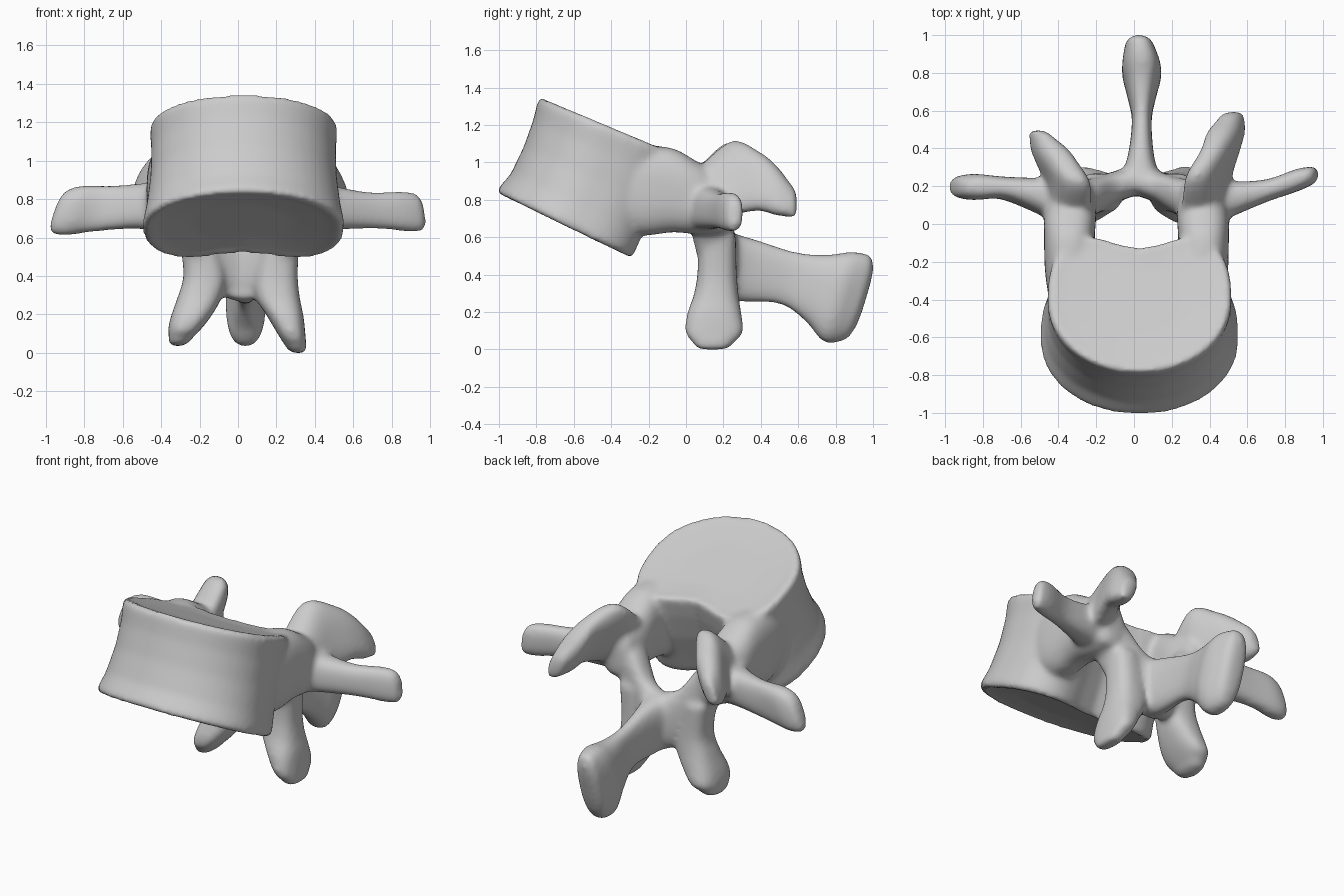
import bpy, bmesh, math
from mathutils import Vector

cube = bpy.data.objects.get("Cube")
if cube:
    bpy.data.objects.remove(cube, do_unlink=True)

bone = bpy.data.materials.new("bone_grey")
bone.use_nodes = True
GREY = (0.6, 0.6, 0.6, 1)
bone.diffuse_color = GREY
bone.node_tree.nodes["Principled BSDF"].inputs["Base Color"].default_value = GREY

X, Y, Z = Vector((1, 0, 0)), Vector((0, 1, 0)), Vector((0, 0, 1))
SEGMENTS = 48
parts = []


def loft(name, rings):
    """Skin closed rings of points into a capped solid."""
    bm = bmesh.new()
    rows = [[bm.verts.new(p) for p in ring] for ring in rings]
    for low, high in zip(rows, rows[1:]):
        for i in range(len(low)):
            j = (i + 1) % len(low)
            bm.faces.new((low[i], low[j], high[j], high[i]))
    bm.faces.new(rows[0][::-1])
    bm.faces.new(rows[-1])
    bmesh.ops.recalc_face_normals(bm, faces=bm.faces)
    mesh = bpy.data.meshes.new(name)
    bm.to_mesh(mesh)
    bm.free()
    mesh.materials.append(bone)
    obj = bpy.data.objects.new(name, mesh)
    bpy.context.collection.objects.link(obj)
    parts.append(obj)


def oval(centre, u, v, front=2.6, back=2.6, dent=0.0):
    """Rounded section; front and back set squareness, dent hollows the back."""
    ring = []
    for i in range(SEGMENTS):
        a = math.tau * i / SEGMENTS
        c, s = math.cos(a), math.sin(a)
        power = back if s > 0 else front
        cu = math.copysign(abs(c) ** (2 / power), c)
        cv = math.copysign(abs(s) ** (2 / power), s)
        if s > 0:
            cv -= dent * math.exp(-(cu / 0.45) ** 2)
        ring.append(centre + u * cu + v * cv)
    return ring


def smooth_stations(stations, steps=5):
    """Catmull-Rom interpolation of station values."""
    pts = [Vector(s) for s in stations]
    pts = [pts[0]] + pts + [pts[-1]]
    out = []
    for a, b, c, d in zip(pts, pts[1:], pts[2:], pts[3:]):
        for k in range(steps):
            t = k / steps
            out.append(b + 0.5 * t * (c - a + t * (2 * a - 5 * b + 4 * c - d
                                                   + t * (3 * (b - c) + d - a))))
    return out + [pts[-1]]


def limb(name, stations, u, v, side=1, shift=0.0):
    """Each station is x, y, z and the half sizes along u and v; the tip is rounded."""
    rings = []
    for s in smooth_stations(stations):
        centre = Vector((s[0] * side + shift, s[1], s[2]))
        rings.append(oval(centre, u * s[3], v * s[4]))
        if len(rings) > 1:
            heading = (centre - previous).normalized()
        previous = centre
    for degrees in (30, 60, 80):
        a = math.radians(degrees)
        size = math.cos(a) ** 0.6
        reach = heading * min(s[3], s[4]) * 0.75 * math.sin(a)
        rings.append(oval(centre + reach, u * s[3] * size, v * s[4] * size))
    loft(name, rings)


# Drum-like body, tilted forward, with raised rims and dished end plates
def body_ring(front, back, width, scale=1.0, lift=0.0):
    f, b = Vector((0.028, *front)), Vector((0.028, *back))
    centre = (f + b) / 2 + Vector((0, 0.4, 0.9)) * lift
    return oval(centre, X * width * scale, (b - f) / 2 * scale, 2.05, 2.9, 0.28)


bottom = ((-1.015, 0.845), (-0.235, 0.468), 0.527)
top = ((-0.78, 1.358), (-0.01, 1.035), 0.488)
loft("vertebral_body", [
    body_ring(*bottom, 0.5, 0.035),
    body_ring(*bottom, 0.85, 0.015),
    body_ring(*bottom, 0.96, -0.002),
    body_ring(*bottom, 1.0, 0.02),
    body_ring((-0.935, 0.945), (-0.18, 0.6), 0.505),
    body_ring((-0.865, 1.09), (-0.11, 0.75), 0.485),
    body_ring((-0.815, 1.23), (-0.05, 0.91), 0.48),
    body_ring(*top, 1.0, -0.02),
    body_ring(*top, 0.97, 0.003),
    body_ring(*top, 0.85, -0.006),
    body_ring(*top, 0.5, -0.015),
])

# Paired bridges and plates that ring the central canal
for side, label in ((1, "left"), (-1, "right")):
    limb(label + "_pedicle", [
        (0.32, -0.45, 0.9, 0.135, 0.2), (0.35, -0.25, 0.86, 0.134, 0.24),
        (0.355, -0.07, 0.86, 0.134, 0.225), (0.35, 0.06, 0.82, 0.137, 0.195),
        (0.34, 0.17, 0.79, 0.11, 0.16)], X, Z, side, 0.012)
    limb(label + "_lamina", [
        (0.34, 0.12, 0.79, 0.11, 0.15), (0.22, 0.15, 0.63, 0.1, 0.2),
        (0.11, 0.2, 0.495, 0.085, 0.18), (0.0, 0.235, 0.452, 0.08, 0.18)],
        Y, Z, side, 0.01)

# Side wings
limb("left_transverse_process", [
    (0.36, 0.09, 0.78, 0.12, 0.14), (0.5, 0.13, 0.765, 0.095, 0.115),
    (0.7, 0.18, 0.75, 0.06, 0.095), (0.86, 0.235, 0.745, 0.06, 0.105),
    (0.935, 0.258, 0.74, 0.05, 0.1)], Y, Vector((-0.15, 0, 1)))
limb("right_transverse_process", [
    (0.36, 0.1, 0.78, 0.12, 0.14), (0.5, 0.15, 0.775, 0.095, 0.12),
    (0.7, 0.195, 0.76, 0.06, 0.12), (0.85, 0.2, 0.75, 0.07, 0.13),
    (0.915, 0.2, 0.745, 0.06, 0.12)], Y, Vector((0.35, 0, 1)), -1)

# Upper joint lobes, leaning inward at their crests
limb("left_upper_joint", [
    (0.375, 0.08, 0.84, 0.105, 0.15), (0.395, 0.25, 0.925, 0.09, 0.2),
    (0.455, 0.39, 0.91, 0.08, 0.16), (0.485, 0.485, 0.86, 0.083, 0.135),
    (0.515, 0.565, 0.805, 0.058, 0.088)], X, Vector((-0.35, 0, 1)))
limb("right_upper_joint", [
    (0.35, 0.08, 0.84, 0.105, 0.15), (0.355, 0.22, 0.925, 0.1, 0.19),
    (0.41, 0.33, 0.915, 0.095, 0.155), (0.45, 0.4, 0.89, 0.085, 0.135),
    (0.495, 0.47, 0.87, 0.05, 0.09)], X, Vector((0.3, 0, 1)), -1)

# Lower joint legs
limb("left_lower_joint", [
    (0.23, 0.17, 0.62, 0.09, 0.1), (0.2, 0.17, 0.42, 0.11, 0.105),
    (0.205, 0.165, 0.3, 0.115, 0.12), (0.245, 0.155, 0.2, 0.095, 0.145),
    (0.28, 0.155, 0.1, 0.07, 0.155), (0.3, 0.15, 0.045, 0.055, 0.11)], X, Y)
limb("right_lower_joint", [
    (0.22, 0.17, 0.62, 0.09, 0.1), (0.175, 0.17, 0.42, 0.11, 0.105),
    (0.2, 0.165, 0.3, 0.115, 0.12), (0.245, 0.155, 0.2, 0.105, 0.145),
    (0.28, 0.155, 0.13, 0.085, 0.15), (0.3, 0.15, 0.085, 0.06, 0.11)], X, Y, -1)

# Rear spine, thin in the middle with a flared tip
limb("spinous_process", [
    (0.03, 0.2, 0.46, 0.13, 0.17), (0.035, 0.33, 0.43, 0.075, 0.165),
    (0.04, 0.55, 0.39, 0.052, 0.14), (0.04, 0.7, 0.335, 0.08, 0.18),
    (0.04, 0.81, 0.29, 0.105, 0.24), (0.03, 0.905, 0.285, 0.085, 0.235)],
    X, Vector((0, 0.3, 1)))

# Fuse every part into one smooth bone
bpy.ops.object.select_all(action="DESELECT")
for obj in parts:
    obj.select_set(True)
bpy.context.view_layer.objects.active = parts[0]
bpy.ops.object.join()
vertebra = parts[0]
vertebra.name = "vertebra"
remesh = vertebra.modifiers.new("fuse", "REMESH")
remesh.mode = "VOXEL"
remesh.voxel_size = 0.015
relax = vertebra.modifiers.new("relax", "SMOOTH")
relax.factor = 0.5
relax.iterations = 16
for modifier in ("fuse", "relax"):
    bpy.ops.object.modifier_apply(modifier=modifier)

# Stand it on the ground, centred
verts = vertebra.data.vertices
low = Vector([min(v.co[i] for v in verts) for i in range(3)])
high = Vector([max(v.co[i] for v in verts) for i in range(3)])
base = Vector(((low.x + high.x) / 2, (low.y + high.y) / 2, low.z))
for v in verts:
    v.co -= base

vertebra.data.materials.clear()
vertebra.data.materials.append(bone)
bpy.ops.object.shade_smooth()
